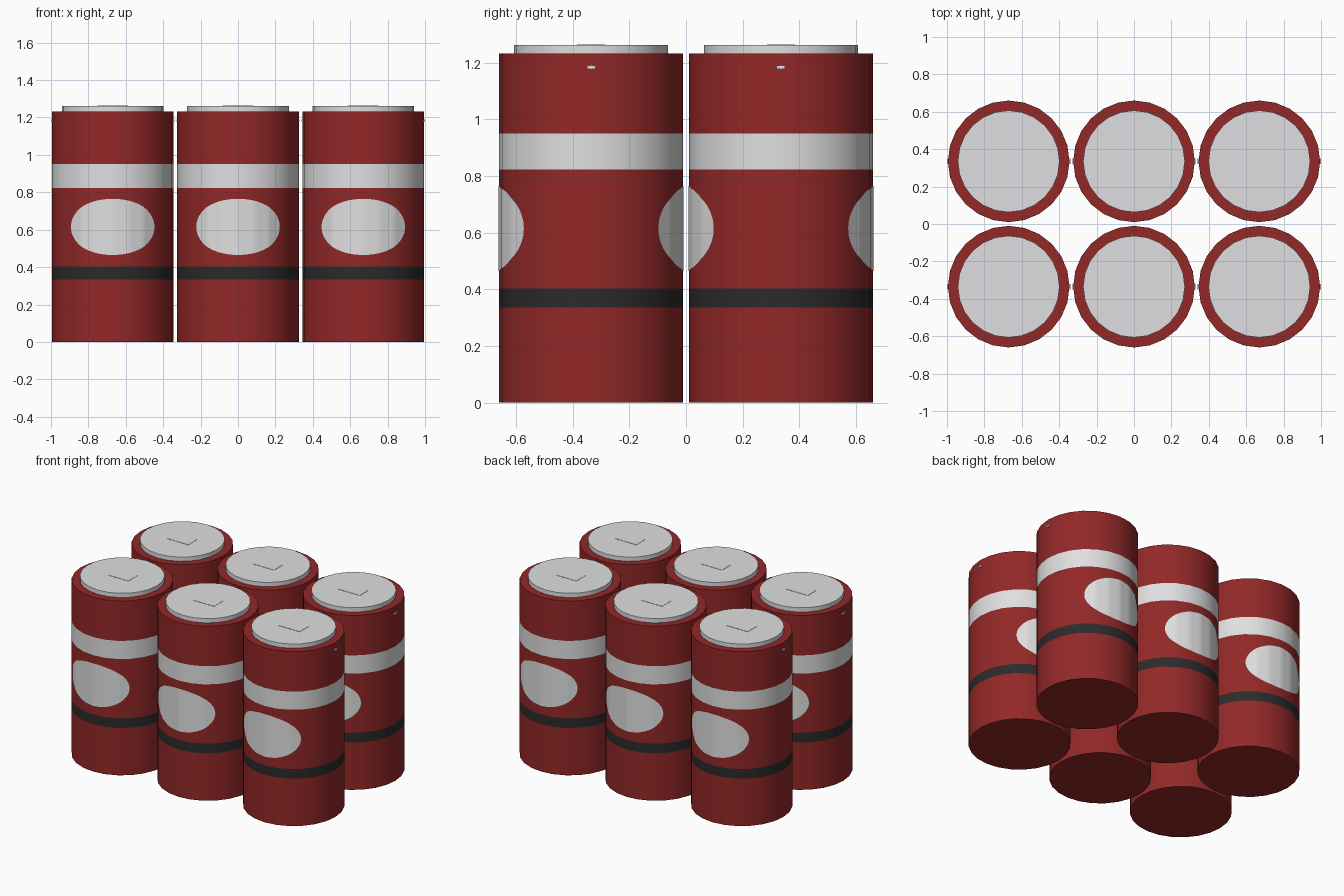
import bpy, bmesh, math

if "Cube" in bpy.data.objects:
    bpy.data.objects.remove(bpy.data.objects["Cube"])

SIDES = 24
R = 0.325


def material(name, rgb):
    m = bpy.data.materials.new(name)
    m.diffuse_color = (*rgb, 1)
    m.use_nodes = True
    m.node_tree.nodes["Principled BSDF"].inputs["Base Color"].default_value = m.diffuse_color
    return m


RED = material("dark_red", (0.29, 0.021, 0.021))
WHITE = material("light_grey", (0.74, 0.74, 0.75))
BLACK = material("black", (0.024, 0.024, 0.024))


def finish(bm, name, mats):
    bmesh.ops.recalc_face_normals(bm, faces=bm.faces)
    mesh = bpy.data.meshes.new(name)
    bm.to_mesh(mesh)
    bm.free()
    for m in mats:
        mesh.materials.append(m)
    mesh.shade_smooth()
    mesh.set_sharp_from_angle(angle=math.radians(35))
    return mesh


def drum(name, radius, heights, mats, bands=None):
    """Closed cylinder with rings at the given heights and a material per band."""
    bm = bmesh.new()
    rings = [[bm.verts.new((radius * math.cos(math.tau * i / SIDES),
                            radius * math.sin(math.tau * i / SIDES), z))
              for i in range(SIDES)] for z in heights]
    for k, (lo, hi) in enumerate(zip(rings, rings[1:])):
        for i in range(SIDES):
            j = (i + 1) % SIDES
            f = bm.faces.new((lo[i], lo[j], hi[j], hi[i]))
            f.material_index = bands[k] if bands else 0
    bm.faces.new(rings[0][::-1])
    bm.faces.new(rings[-1])
    return finish(bm, name, mats)


def box(name, size, centre):
    bm = bmesh.new()
    bmesh.ops.create_cube(bm, size=1)
    bmesh.ops.scale(bm, vec=size, verts=bm.verts)
    bmesh.ops.translate(bm, vec=centre, verts=bm.verts)
    return finish(bm, name, [WHITE])


def oval(name, facing):
    """Thin oval plate wrapped round the faceted wall, centred on angle facing."""
    bm = bmesh.new()
    half_angle, half_height, mid, steps = 0.755, 0.15, 0.615, 40
    seg = math.tau / SIDES

    def surface(a, z):
        local = (a % seg) - seg / 2
        r = R * math.cos(seg / 2) / math.cos(local) + 0.002
        return bm.verts.new((r * math.cos(a), r * math.sin(a), z))

    columns = []
    for i in range(steps + 1):
        t = -math.cos(math.pi * i / steps)
        h = half_height * math.sqrt(max(0.0, 1 - t * t)) + 1e-4
        a = facing + t * half_angle
        columns.append((surface(a, mid - h), surface(a, mid + h)))
    for (a, b), (c, d) in zip(columns, columns[1:]):
        bm.faces.new((a, c, d, b))
    mesh = finish(bm, name, [WHITE])
    # make sure the plate faces outwards
    p = mesh.polygons[steps // 2]
    if p.normal.x * p.center.x + p.normal.y * p.center.y < 0:
        mesh.flip_normals()
    return mesh


# Parts shared by every can
parts = {
    "can_body": drum("can_body", R, (0, 0.335, 0.403, 0.822, 0.95, 1.232),
                     [RED, WHITE, BLACK], (0, 2, 0, 1, 0)),
    "lid": drum("lid", 0.272, (1.232, 1.262), [WHITE]),
    "lid_plate": box("lid_plate", (0.165, 0.1, 0.003), (0, 0, 1.2625)),
    "side_pin": box("side_pin", (0.66, 0.03, 0.012), (0, 0, 1.184)),
    "front_oval": oval("front_oval", -math.pi / 2),
    "back_oval": oval("back_oval", math.pi / 2),
}

# Two rows of three cans
for row, y in (("front", -0.335), ("back", 0.335)):
    for col, x in (("left", -0.67), ("middle", 0), ("right", 0.67)):
        for name, mesh in parts.items():
            ob = bpy.data.objects.new(f"{row}_{col}_{name}", mesh)
            ob.location = (x, y, 0)
            bpy.context.collection.objects.link(ob)
